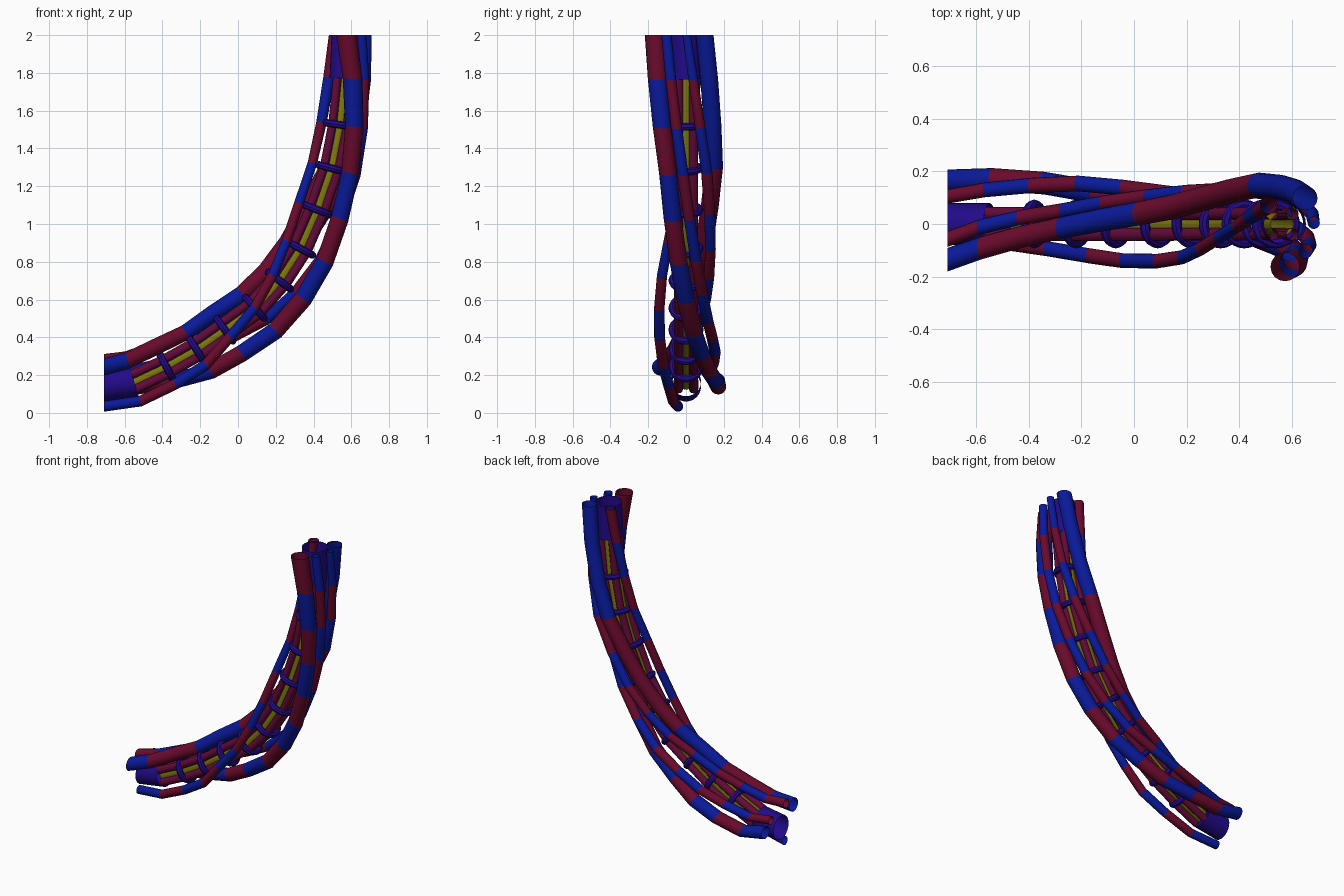
import bpy, math
from mathutils import Vector

if "Cube" in bpy.data.objects:
    bpy.data.objects.remove(bpy.data.objects["Cube"])


def material(name, rgb):
    m = bpy.data.materials.new(name)
    m.diffuse_color = (*rgb, 1)
    m.use_nodes = True
    m.node_tree.nodes["Principled BSDF"].inputs["Base Color"].default_value = m.diffuse_color
    return m


BLUE = material("blue", (0.003, 0.010, 0.32))
MAROON = material("maroon", (0.14, 0.003, 0.025))
PURPLE = material("indigo", (0.016, 0.003, 0.25))
ROD = material("plum", (0.12, 0.003, 0.038))
YELLOW = material("yellow", (0.22, 0.20, 0.004))

# Centre line of the bundle in the xz plane, one station per bend
PATH = [(-.71, .14), (-.55, .165), (-.38, .245), (-.22, .335), (-.07, .44),
        (.09, .555), (.22, .70), (.33, .87), (.42, 1.075), (.495, 1.295),
        (.54, 1.525), (.565, 1.77), (.575, 2.0)]
P = [Vector((x, 0, z)) for x, z in PATH]
LAST = len(P) - 1
Y = Vector((0, 1, 0))


def tangent(i):
    if i == 0:
        return Vector((1, 0, 0))
    if i == LAST:
        return Vector((0, 0, 1))
    return ((P[i + 1] - P[i]).normalized() + (P[i] - P[i - 1]).normalized()).normalized()


T = [tangent(i) for i in range(LAST + 1)]
IN = [Vector((-t.z, 0, t.x)) for t in T]      # towards the inside of the bend


def lerp(values, t):
    f = t * (len(values) - 1)
    k = min(int(f), len(values) - 2)
    return values[k] + (values[k + 1] - values[k]) * (f - k)


def smooth(ob):
    bpy.ops.object.select_all(action='DESELECT')
    bpy.context.view_layer.objects.active = ob
    ob.select_set(True)
    bpy.ops.object.shade_smooth_by_angle(angle=math.radians(30))


def tube(name, first, last, angles, offsets, radii, mats, pick, sides=16):
    """Open tube winding round the centre line between two stations."""
    verts, faces, idx = [], [], []
    for i in range(first, last + 1):
        t = i / LAST
        a, d, r = math.radians(lerp(angles, t)), lerp(offsets, t), lerp(radii, t)
        c = P[i] + d * (math.cos(a) * IN[i] + math.sin(a) * Y)
        for s in range(sides):
            b = 2 * math.pi * s / sides
            verts.append(c + r * (math.cos(b) * IN[i] + math.sin(b) * Y))
    for k in range(last - first):
        for s in range(sides):
            n = (s + 1) % sides
            faces.append((k * sides + s, (k + 1) * sides + s, (k + 1) * sides + n, k * sides + n))
            idx.append(pick[(first + k) % len(pick)])
    me = bpy.data.meshes.new(name)
    me.from_pydata(verts, [], faces)
    for m in mats:
        me.materials.append(m)
    me.polygons.foreach_set("material_index", idx)
    me.update()
    ob = bpy.data.objects.new(name, me)
    bpy.context.collection.objects.link(ob)
    smooth(ob)


# Yellow core with four rods round it
tube("core", 1, LAST - 1, (0, 0), (0, 0), (.044, .044), [YELLOW], [0])
for k in range(4):
    a = 45 + 90 * k
    tube(f"core_rod_{k + 1}", 1, LAST - 1, (a, a), (.057, .055), (.025, .023), [ROD], [0], 12)

# End sleeves
tube("lower_sleeve", 0, 1, (0, 0), (0, 0), (.08, .08), [PURPLE], [0], 24)
tube("upper_sleeve", LAST - 1, LAST, (0, 0), (0, 0), (.08, .08), [PURPLE], [0], 24)

# Clamp rings
for i in range(2, LAST - 1):
    bpy.ops.mesh.primitive_torus_add(
        major_segments=24, minor_segments=8, major_radius=.073, minor_radius=.02,
        location=P[i], rotation=T[i].to_track_quat('Z', 'Y').to_euler())
    ring = bpy.context.object
    ring.name = f"clamp_ring_{i - 1}"
    ring.data.materials.append(PURPLE)
    smooth(ring)

# Outer cables: angles, distances from centre, radii, colour order
ALT_B, ALT_M = [0, 1], [1, 0]
LONG = [0, 1, 1, 0, 0, 1, 1, 1, 1, 0, 0, 0]
CABLES = [
    ("thin_cable_a", (202, 232, 290, 356, 410), (.114, .154, .135, .105, .095), (.028, .029, .027, .025, .033), ALT_B),
    ("thick_cable_b", (80, 138, 181, 223, 270), (.168, .182, .158, .14, .163), (.042, .044, .048, .047, .055), ALT_B),
    ("thin_cable_c", (50, 233), (.137, .155, .135, .13, .13), (.027, .03, .03, .03, .027), ALT_M),
    ("thin_cable_d", (-22, 178), (.153, .11, .125, .14, .11), (.03, .028, .027, .03, .023), ALT_M),
    ("thick_cable_e", (-53, 128), (.17, .108, .108, .15, .125), (.045, .042, .048, .047, .047), LONG),
]
for name, ang, off, rad, order in CABLES:
    tube(name, 0, LAST, ang, off, rad, [BLUE, MAROON], order)
